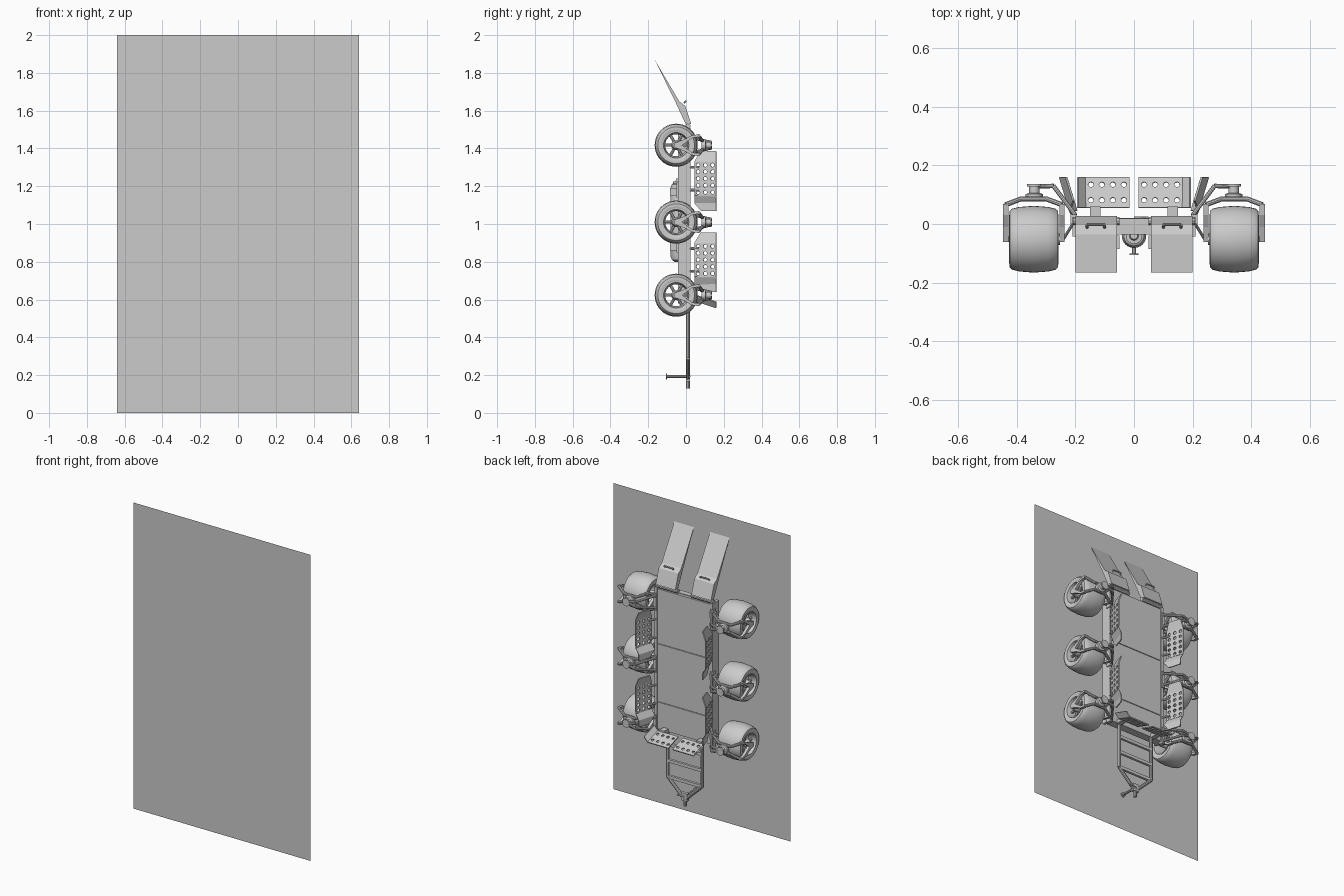
import bpy, bmesh, math
from mathutils import Vector as V, Matrix as M

if "Cube" in bpy.data.objects:
    bpy.data.objects.remove(bpy.data.objects["Cube"])


def finish(name, bm, smooth=False, thick=0):
    bmesh.ops.remove_doubles(bm, verts=bm.verts, dist=1e-5)
    bmesh.ops.recalc_face_normals(bm, faces=bm.faces)
    me = bpy.data.meshes.new(name)
    bm.to_mesh(me)
    bm.free()
    ob = bpy.data.objects.new(name, me)
    bpy.context.collection.objects.link(ob)
    if smooth:
        me.shade_smooth()
        me.set_sharp_from_angle(angle=math.radians(35))
    if thick:
        mod = ob.modifiers.new("thickness", 'SOLIDIFY')
        mod.thickness, mod.offset = thick, 0
    return ob


def box(name, lo, hi):
    bm = bmesh.new()
    lo, hi = V(lo), V(hi)
    size = [abs(a) for a in hi - lo]
    bmesh.ops.create_cube(bm, size=1, matrix=M.Translation((lo + hi) / 2) @ M.Diagonal((*size, 1)))
    return finish(name, bm)


def rods(name, paths, r, n=10):
    """One object of round bars, each following a list of points."""
    bm = bmesh.new()
    for path in paths:
        for p, q in zip(path, path[1:]):
            p, q = V(p), V(q)
            d = q - p
            mat = M.Translation((p + q) / 2) @ d.to_track_quat('Z', 'Y').to_matrix().to_4x4()
            bmesh.ops.create_cone(bm, cap_ends=True, segments=n, radius1=r, radius2=r,
                                  depth=d.length, matrix=mat)
    return finish(name, bm, True)


def lathe(name, prof, centre, axis, n=36):
    """Spin (distance along axis, radius) points around an axis."""
    bm = bmesh.new()
    axis = V(axis)
    side = axis.orthogonal().normalized()
    vs = [bm.verts.new(V(centre) + axis * a + side * r) for a, r in prof]
    es = [bm.edges.new(e) for e in zip(vs, vs[1:])]
    bmesh.ops.spin(bm, geom=vs + es, cent=centre, axis=axis, angle=2 * math.pi, steps=n)
    return finish(name, bm, True)


def prism(name, pts, x0, x1):
    """Extrude a (y, z) outline along x."""
    bm = bmesh.new()
    f = bm.faces.new([bm.verts.new((x0, y, z)) for y, z in pts])
    ext = bmesh.ops.extrude_face_region(bm, geom=[f])["geom"]
    bmesh.ops.translate(bm, verts=[g for g in ext if isinstance(g, bmesh.types.BMVert)],
                        vec=(x1 - x0, 0, 0))
    return finish(name, bm)


def perforated(name, o, u, v, nu, nv, r, flaps=()):
    """Plate with a grid of round holes, plus plain bent flaps (lists of corners)."""
    bm = bmesh.new()
    o, u, v = V(o), V(u), V(v)
    cu, cv = u / nu, v / nv
    for i in range(nu):
        for j in range(nv):
            c = o + cu * (i + .5) + cv * (j + .5)
            out, hole = [], []
            for k in range(8):
                a = k * math.pi / 4
                x, y = math.cos(a), math.sin(a)
                out.append(bm.verts.new(c + cu * round(x) * .5 + cv * round(y) * .5))
                hole.append(bm.verts.new(c + u.normalized() * x * r + v.normalized() * y * r))
            for k in range(8):
                m = (k + 1) % 8
                bm.faces.new((out[k], out[m], hole[m], hole[k]))
    for f in flaps:
        bm.faces.new([bm.verts.new(p) for p in f])
    return finish(name, bm, thick=.007)


# ground panel behind the trailer
bm = bmesh.new()
bm.faces.new([bm.verts.new(p) for p in
              ((-.64, -.166, 0), (.64, -.166, 0), (.64, -.166, 2), (-.64, -.166, 2))])
finish("ground_panel", bm)

# deck in three plates, cross beams, central tube
for i, (a, b) in enumerate(((.585, .76), (.764, 1.14), (1.144, 1.5))):
    box(f"deck_plate_{i}", (-.195, .0, a), (.195, .018, b))
for z in (.585, .82, 1.01, 1.2, 1.48):
    box("cross_beam", (-.195, -.035, z), (.195, .0, z + .025))
lathe("central_tube", [(0, 0), (0, .02), (.01, .035), (.03, .042), (.39, .042), (.41, .035),
                       (.42, .02), (.42, 0)], (0, -.04, .8), (0, 0, 1), 24)
lathe("tube_end_cap", [(0, .028), (.015, .028), (.015, .016), (.03, .012), (.03, 0)],
      (0, -.04, 1.21), (0, 0, 1), 24)

for s in (-1, 1):
    # chassis rails and equipment boxes
    box("side_rail", (s * .193, -.042, .58), (s * .21, .024, 1.51))
    for z in (.85, 1.14):
        box("under_box", (s * .06, -.05, z), (s * .19, 0, z + .08))
        box("under_tank", (s * .05, -.085, z + .01), (s * .1, -.04, z + .05))

    # loading ramp: hinged wedge and thin tip
    prism("ramp_base", [(.0, 1.525), (.028, 1.53), (-.004, 1.625), (-.035, 1.648), (-.058, 1.65)],
          s * .058, s * .2)
    prism("ramp_tip", [(-.058, 1.65), (-.035, 1.648), (-.165, 1.868)], s * .058, s * .2)
    rods("ramp_hinge", [[(s * .05, .01, 1.518), (s * .208, .01, 1.518)]], .014)
    rods("ramp_handle", [[(s * .1, -.012, 1.64), (s * .1, -.002, 1.65), (s * .16, -.002, 1.65),
                          (s * .16, -.012, 1.64)]], .005, 8)

    # slanted perforated side boards with folded ends
    for z in (.72, 1.15):
        lo, hi = V((s * .218, .045, z)), V((s * .253, .16, z))
        up, fold = V((0, 0, .18)), V((-s * .022, 0, 0))
        t = up + V((0, 0, .055)) + fold
        b = V((0, 0, -.038)) + fold
        b2 = V((0, 0, -.08)) + fold
        perforated("side_board", lo, hi - lo, up, 3, 5, .0105,
                   [(lo + up, hi + up, hi + t, lo.lerp(hi, .3) + t),
                    (lo, hi, hi + b, lo + b),
                    (lo + b, hi + b, hi + b2, lo.lerp(hi, .3) + b2)])
        rods("board_bracket", [[(s * .2, .01, z + dz), (s * .225, .07, z + dz)]
                               for dz in (.03, .15)], .007, 8)

    # perforated end board with bent outer flap
    o, up = V((s * .016, .055, .592)), V((0, .105, -.035))
    u = V((s * .15, 0, 0))
    bend = V((s * .026, 0, .03))
    perforated("end_board", o, u, up, 4, 2, .0095,
               [(o + u, o + u + up, o + u + up + bend, o + u + bend)])
    box("end_board_hinge", (s * .115, .015, .58), (s * .15, .06, .605))

    for c in (.623, 1.01, 1.417):
        mid = (s * .342, -.052, c)
        ax = (s, 0, 0)
        # tyre, rim, hub
        lathe("tyre", [(-.078, .07), (-.084, .082), (-.082, .097), (-.074, .104), (-.05, .11),
                       (0, .114), (.05, .11), (.074, .104), (.082, .097), (.084, .082),
                       (.078, .07)], mid, ax, 40)
        lathe("rim", [(-.078, .07), (-.084, .074), (-.084, .067), (-.05, .058), (.045, .058),
                      (.084, .067), (.084, .074), (.078, .07)], mid, ax, 40)
        lathe("hub", [(-.09, 0), (-.09, .02), (.03, .02), (.06, .026), (.085, .018), (.085, 0)],
              mid, ax, 20)
        spokes = []
        for k in range(6):
            a = k * math.pi / 3
            d = V((0, math.cos(a), math.sin(a)))
            spokes.append([V(mid) + V((s * .055, 0, 0)) + d * .02,
                           V(mid) + V((s * .05, 0, 0)) + d * .06])
        rods("wheel_spokes", spokes, .008, 8)
        rods("axle", [[(s * .24, -.052, c), (s * .446, -.052, c)]], .01)

        # fork on both sides of the wheel
        for x in (.246, .438):
            prism("fork_plate", [(-.062, c - .012), (-.062, c + .012), (-.01, c + .03),
                                 (.03, c + .052), (.068, c + .058), (.068, c + .044),
                                 (.032, c + .038), (-.02, c), (.032, c - .038),
                                 (.068, c - .044), (.068, c - .058), (.03, c - .052),
                                 (-.01, c - .03)], s * (x - .009), s * (x + .009))
        rods("fork_crown", [[(s * .246, .066, c + d), (s * .3, .086, c + d * .5),
                             (s * .385, .086, c + d * .5), (s * .438, .066, c + d)]
                            for d in (-.05, .05)], .009)
        # steering post
        lathe("steering_post", [(0, 0), (0, .03), (.02, .03), (.024, .018), (.046, .018),
                                (.046, .026), (.054, .026), (.054, 0)],
              (s * .34, .082, c), (0, 1, 0), 20)
        # suspension struts to the chassis
        rods("suspension_arm", [[(s * .34, .128, c), (s * .275, .13, c + d * .4),
                                 (s * .2, .03, c + d)] for d in (-.04, .04)], .008)
        rods("lower_strut", [[(s * .2, .015, c + d), (s * .24, -.05, c)]
                             for d in (-.04, .04)], .005, 8)
        box("chassis_bracket", (s * .195, .0, c - .055), (s * .216, .032, c + .055))

    # drawbar rails
    rods("drawbar_rail", [[(s * .125, .01, .585), (s * .125, .01, .29), (s * .01, .01, .18)]], .011)

# drawbar rungs, coupling and parking stand
for z in (.5, .395, .29):
    box("drawbar_rung", (-.125, .002, z - .01), (.125, .018, z + .01))
box("coupling_plate", (-.022, 0, .165), (.022, .02, .215))
rods("coupling", [[(0, .01, .2), (0, .01, .13)]], .011)
rods("parking_stand", [[(0, -.1, .193), (0, .02, .193)]], .008)
lathe("stand_foot", [(0, 0), (0, .016), (.006, .016), (.006, 0)], (0, -.106, .193), (0, 1, 0), 16)
rods("stand_handle", [[(.0, .02, .193), (.05, .02, .193)]], .005, 8)
